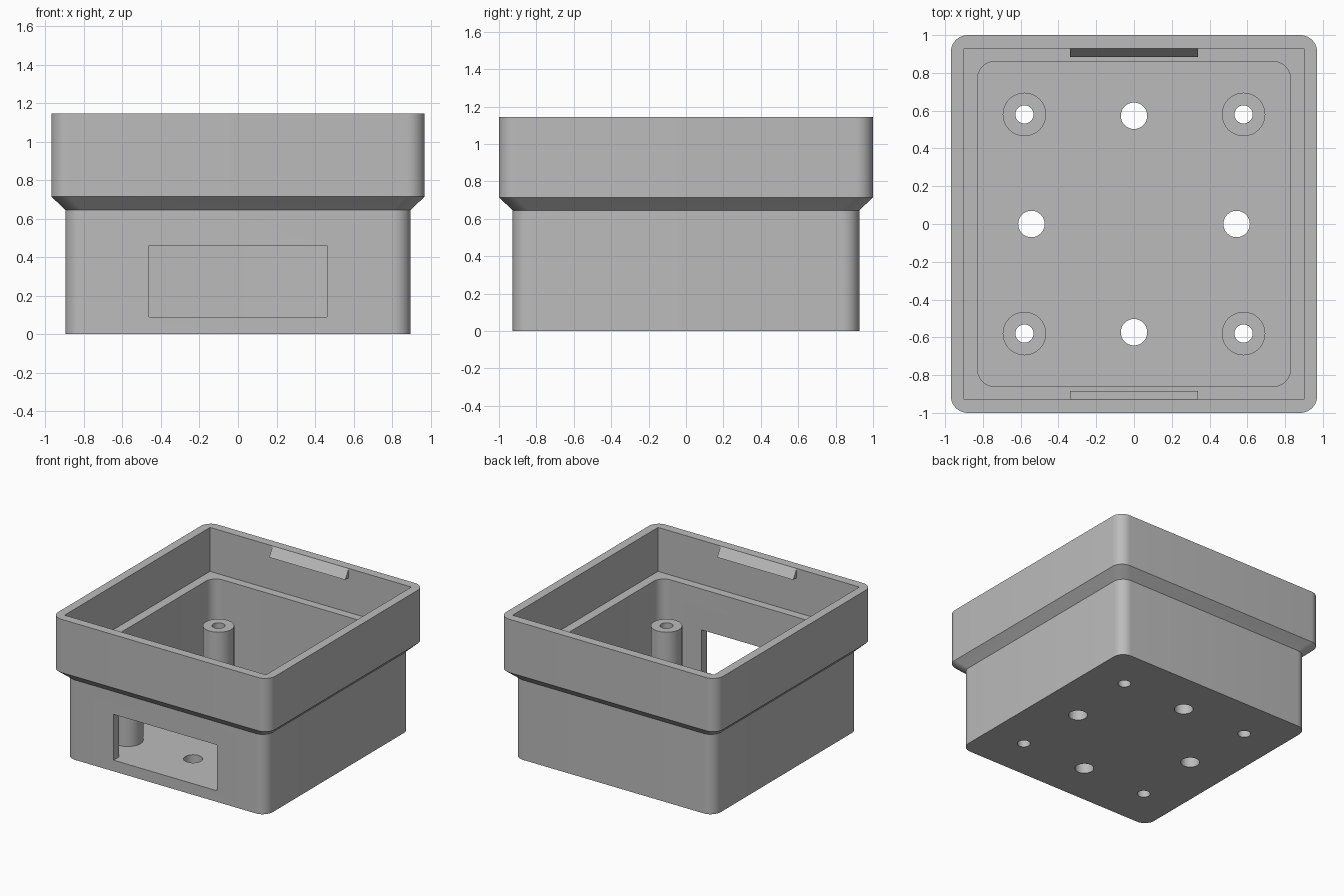
import bpy, bmesh, math

cube = bpy.data.objects.get("Cube")
if cube:
    bpy.data.objects.remove(cube, do_unlink=True)

# Single plain plastic colour
grey = bpy.data.materials.new("grey plastic")
grey.use_nodes = True
COLOUR = (0.5, 0.5, 0.5, 1)
grey.diffuse_color = COLOUR
grey.node_tree.nodes["Principled BSDF"].inputs["Base Color"].default_value = COLOUR

TOP, LEDGE, FLOOR = 1.145, 0.79, 0.09
BOSS_TOP, BOSS = 0.57, 0.58


def rounded_rect(hx, hy, r, steps=10):
    """Outline of a rectangle with rounded corners, or sharp ones if r is 0."""
    pts = []
    for i, (sx, sy) in enumerate([(1, 1), (-1, 1), (-1, -1), (1, -1)]):
        for k in range(steps + 1 if r else 1):
            a = math.pi / 2 * (i + k / steps)
            pts.append((sx * (hx - r) + r * math.cos(a), sy * (hy - r) + r * math.sin(a)))
    return pts


def loft(name, sections):
    """Closed solid through a stack of (outline, height) sections."""
    bm = bmesh.new()
    rings = [[bm.verts.new((x, y, z)) for x, y in pts] for pts, z in sections]
    for a, b in zip(rings, rings[1:]):
        for i in range(len(a)):
            j = (i + 1) % len(a)
            bm.faces.new((a[i], a[j], b[j], b[i]))
    bm.faces.new(rings[0][::-1])
    bm.faces.new(rings[-1])
    bmesh.ops.recalc_face_normals(bm, faces=bm.faces)
    mesh = bpy.data.meshes.new(name)
    bm.to_mesh(mesh)
    bm.free()
    mesh.materials.append(grey)
    ob = bpy.data.objects.new(name, mesh)
    bpy.context.collection.objects.link(ob)
    return ob


def block(name, x, y, hx, hy, r, z0, z1, steps=10):
    pts = [(px + x, py + y) for px, py in rounded_rect(hx, hy, r, steps)]
    return loft(name, [(pts, z0), (pts, z1)])


def cylinder(name, x, y, r, z0, z1):
    pts = [(x + r * math.cos(math.tau * i / 40), y + r * math.sin(math.tau * i / 40))
           for i in range(40)]
    return loft(name, [(pts, z0), (pts, z1)])


def cut(ob, cutter):
    """Subtract the cutter for good and remove it."""
    cutter.hide_render = True
    mod = ob.modifiers.new("cut", 'BOOLEAN')
    mod.operation, mod.solver, mod.object = 'DIFFERENCE', 'EXACT', cutter
    bpy.context.view_layer.objects.active = ob
    bpy.ops.object.modifier_apply(modifier=mod.name)
    bpy.data.objects.remove(cutter, do_unlink=True)


def smooth(ob):
    bpy.ops.object.select_all(action='DESELECT')
    ob.select_set(True)
    bpy.context.view_layer.objects.active = ob
    bpy.ops.object.shade_smooth_by_angle(angle=math.radians(30))


# Housing: narrow base, chamfered step, wide rim
lower = rounded_rect(0.897, 0.927, 0.09)
upper = rounded_rect(0.97, 1.0, 0.09)
housing = loft("housing", [(lower, 0), (lower, 0.645), (upper, 0.715), (upper, TOP)])

# Hollow: rounded lower cavity and square-cornered lid recess
cut(housing, block("cavity_cutter", 0, 0, 0.828, 0.86, 0.09, FLOOR, TOP + 0.1))
cut(housing, block("recess_cutter", 0, 0, 0.9, 0.928, 0, LEDGE, TOP + 0.2))

# Front opening, level with the floor
cut(housing, block("opening_cutter", 0, -0.9, 0.463, 0.1, 0, FLOOR, 0.46))

# Large floor holes
for x, y in [(0.543, 0), (-0.543, 0), (0, 0.573), (0, -0.573)]:
    cut(housing, cylinder("hole_cutter", x, y, 0.07, -0.1, 0.2))

# Screw bosses with holes running through the floor
for sx, side in ((1, "left"), (-1, "right")):
    for sy, end in ((1, "back"), (-1, "front")):
        x, y = sx * BOSS, sy * BOSS
        boss = cylinder(f"screw_boss_{end}_{side}", x, y, 0.115, FLOOR - 0.02, BOSS_TOP)
        for ob in (housing, boss):
            cut(ob, cylinder("screw_cutter", x, y, 0.048, -0.1, BOSS_TOP + 0.1))
        smooth(boss)
smooth(housing)

# Snap ridges: wedges on the inside of the rim, sloping in from the top edge
for s, end in ((1, "back"), (-1, "front")):
    wall = [(-0.34, s * 0.929), (0.34, s * 0.929), (0.34, s * 0.928), (-0.34, s * 0.928)]
    tip = [(-0.34, s * 0.929), (0.34, s * 0.929), (0.34, s * 0.883), (-0.34, s * 0.883)]
    loft(f"snap_ridge_{end}", [(tip, 1.07), (wall, TOP - 0.001)])
